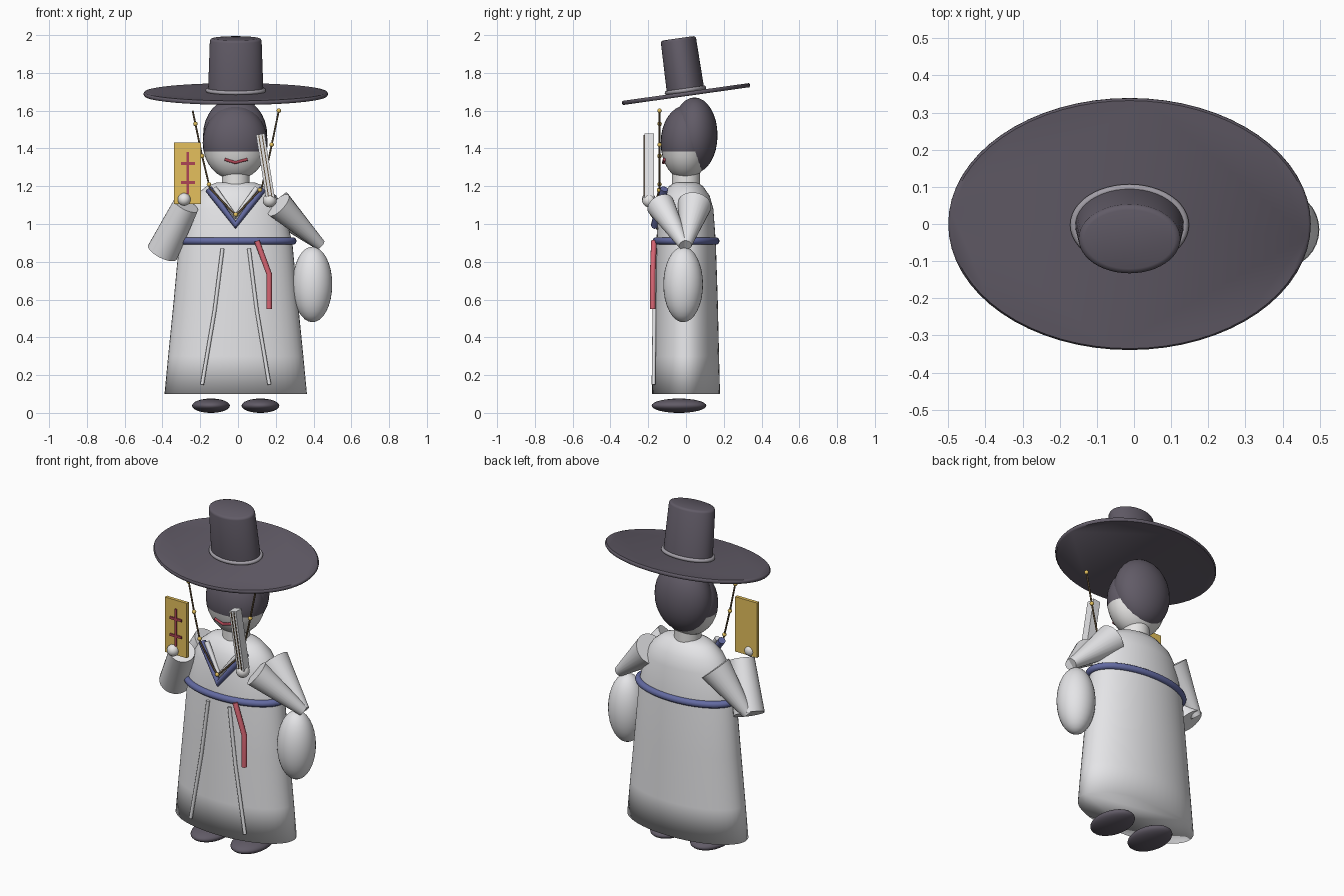
import bpy, bmesh, math
from mathutils import Vector, Matrix

cube = bpy.data.objects.get("Cube")
if cube:
    bpy.data.objects.remove(cube, do_unlink=True)

CX = -0.012  # body centre line


def material(name, r, g, b):
    m = bpy.data.materials.new(name)
    m.use_nodes = True
    m.diffuse_color = (r, g, b, 1)
    m.node_tree.nodes["Principled BSDF"].inputs["Base Color"].default_value = (r, g, b, 1)
    return m


white = material("robe white", 0.8, 0.8, 0.82)
skin = material("pale skin", 0.8, 0.79, 0.78)
dark = material("charcoal", 0.12, 0.105, 0.135)
grey = material("band grey", 0.36, 0.34, 0.38)
blue = material("sash blue", 0.125, 0.145, 0.36)
red = material("ribbon red", 0.68, 0.13, 0.17)
deep_red = material("mouth red", 0.42, 0.06, 0.09)
gold = material("gold", 0.78, 0.53, 0.11)
brown = material("cord brown", 0.12, 0.08, 0.04)


def finish(name, bm, mat, angle=40):
    bmesh.ops.recalc_face_normals(bm, faces=bm.faces)
    me = bpy.data.meshes.new(name)
    bm.to_mesh(me)
    bm.free()
    me.materials.append(mat)
    ob = bpy.data.objects.new(name, me)
    bpy.context.collection.objects.link(ob)
    bpy.ops.object.select_all(action='DESELECT')
    ob.select_set(True)
    bpy.context.view_layer.objects.active = ob
    if angle >= 180:
        bpy.ops.object.shade_smooth()
    elif angle:
        bpy.ops.object.shade_smooth_by_angle(angle=math.radians(angle))
    return ob


def ellipsoid(name, centre, radii, mat, segs=32):
    bm = bmesh.new()
    bmesh.ops.create_uvsphere(bm, u_segments=segs, v_segments=segs // 2, radius=1)
    bm.transform(Matrix.Translation(centre) @ Matrix.Diagonal((*radii, 1)))
    return finish(name, bm, mat, 180)


def loft(name, rings, mat, angle=40, segs=48, place=Matrix()):
    """Stack of elliptical rings (z, rx, ry), capped at both ends."""
    bm = bmesh.new()
    loops = []
    for z, rx, ry in rings:
        turn = [2 * math.pi * i / segs for i in range(segs)]
        loops.append([bm.verts.new((rx * math.cos(a), ry * math.sin(a), z)) for a in turn])
    for lo, hi in zip(loops, loops[1:]):
        for i in range(segs):
            j = (i + 1) % segs
            bm.faces.new((lo[i], lo[j], hi[j], hi[i]))
    bm.faces.new(loops[0])
    bm.faces.new(loops[-1])
    bm.transform(place)
    return finish(name, bm, mat, angle)


def cone(name, a, b, ra, rb, mat):
    a, b = Vector(a), Vector(b)
    d = b - a
    place = Matrix.Translation(a) @ d.to_track_quat('Z', 'Y').to_matrix().to_4x4()
    return loft(name, [(0, ra, ra), (d.length, rb, rb)], mat, segs=24, place=place)


def tube(name, points, radius, mat, closed=False):
    cu = bpy.data.curves.new(name, 'CURVE')
    cu.dimensions = '3D'
    cu.bevel_depth = radius
    cu.bevel_resolution = 3
    cu.use_fill_caps = True
    sp = cu.splines.new('POLY')
    sp.points.add(len(points) - 1)
    for p, co in zip(sp.points, points):
        p.co = (*co, 1)
    sp.use_cyclic_u = closed
    ob = bpy.data.objects.new(name, cu)
    bpy.context.collection.objects.link(ob)
    bpy.ops.object.select_all(action='DESELECT')
    ob.select_set(True)
    bpy.context.view_layer.objects.active = ob
    bpy.ops.object.convert(target='MESH')
    ob = bpy.context.object
    ob.data.materials.clear()
    ob.data.materials.append(mat)
    bpy.ops.object.shade_smooth_by_angle(angle=math.radians(50))
    return ob


def box(name, centre, size, mat, tilt=0):
    bm = bmesh.new()
    bmesh.ops.create_cube(bm, size=1)
    bm.transform(Matrix.Translation(centre) @ Matrix.Rotation(tilt, 4, 'Y') @ Matrix.Diagonal((*size, 1)))
    return finish(name, bm, mat, 0)


def oval(rx, ry, z, n=48):
    return [(rx * math.cos(2 * math.pi * i / n), ry * math.sin(2 * math.pi * i / n), z) for i in range(n)]


# Robe, sash and neck
centre = Matrix.Translation((CX, 0, 0))
loft("robe", [(0.1, 0.377, 0.18), (0.3, 0.358, 0.175), (0.6, 0.328, 0.168), (0.9, 0.3, 0.158),
              (1.08, 0.255, 0.145), (1.15, 0.215, 0.125), (1.2, 0.155, 0.09), (1.22, 0.1, 0.06)],
     white, 180, place=centre)
sash = tube("sash", oval(0.302, 0.158, 0.91), 0.02, blue, True)
sash.location.x = CX
loft("neck", [(1.17, 0.074, 0.074), (1.28, 0.074, 0.074)], skin, place=centre)

# Head, with the headband painted above a level line
head = ellipsoid("head", (CX - 0.003, -0.002, 1.43), (0.172, 0.132, 0.197), skin)
head.data.materials.append(dark)
bm = bmesh.new()
bm.from_mesh(head.data)
bmesh.ops.bisect_plane(bm, geom=bm.verts[:] + bm.edges[:] + bm.faces[:],
                       plane_co=(0, 0, 1.385), plane_no=(0, 0, 1))
for f in bm.faces:
    f.material_index = int(f.calc_center_median().z > 1.385)
bm.to_mesh(head.data)
bm.free()
ellipsoid("hair", (CX - 0.003, 0.045, 1.47), (0.17, 0.122, 0.2), dark)
tube("mouth", [(-0.07, -0.115, 1.342), (-0.015, -0.119, 1.325), (0.05, -0.115, 1.342)], 0.008, deep_red)

# Tilted hat
tilt = Matrix.Translation((CX, 0, 1.688)) @ Matrix.Rotation(math.radians(8), 4, 'X')
loft("hat_brim", [(-0.011, 0.482, 0.337), (-0.004, 0.488, 0.342), (0.004, 0.488, 0.342),
                  (0.011, 0.482, 0.337)], dark, 50, 64, tilt)
loft("hat_crown", [(0, 0.147, 0.1), (0.285, 0.137, 0.094), (0.294, 0.133, 0.09), (0.298, 0.122, 0.08)],
     dark, 60, 48, tilt)
band = tube("hat_band", oval(0.149, 0.1, 0.02), 0.011, grey, True)
band.matrix_world = tilt

# Collar: blue outer edge and white lining
tube("collar", [(-0.155, -0.115, 1.185), (-0.013, -0.165, 0.995), (0.13, -0.115, 1.185)], 0.021, blue)
tube("collar_lining", [(-0.125, -0.115, 1.19), (-0.013, -0.155, 1.04), (0.1, -0.115, 1.19)], 0.015, white)

# Beaded hat cords
for side, heights in ((-1, (1.53, 1.36, 1.21)), (1, (1.6, 1.42, 1.18))):
    path = [(CX + side * x, -0.14 - d, z) for x, d, z in
            ((0.228, 0, 1.6), (0.178, 0, 1.36), (0.137, 0, 1.19), (0.005, 0.035, 1.05))]
    tube("cord", path, 0.005, brown)
    for h in heights:
        for a, b in zip(path, path[1:]):
            if b[2] <= h <= a[2]:
                spot = Vector(a).lerp(Vector(b), (a[2] - h) / (a[2] - b[2]))
                ellipsoid("cord_bead", spot, (0.012,) * 3, gold, 12)
                break
ellipsoid("low_bead", (CX, -0.178, 1.05), (0.012,) * 3, gold, 12)

# Robe seams, hanging ribbon and shoes
for side in (-1, 1):
    tube("robe_seam", [(CX + side * x, y, z) for x, y, z in
                       ((0.07, -0.163, 0.87), (0.112, -0.167, 0.54), (0.178, -0.172, 0.15))], 0.01, white)
    ellipsoid("shoe", (CX + side * 0.131, -0.037, 0.038), (0.1, 0.145, 0.038), dark)
tube("ribbon", [(0.1, -0.17, 0.91), (0.165, -0.176, 0.735), (0.165, -0.176, 0.55)], 0.015, red)

# Arms: each sleeve is a tapered upper arm and forearm
cone("left_upper_sleeve", (0.2, 0.045, 1.1), (0.435, 0, 0.89), 0.09, 0.03, white)
cone("left_forearm_sleeve", (0.215, -0.135, 1.1), (0.435, -0.01, 0.89), 0.075, 0.03, white)
cone("right_upper_sleeve", (-0.225, 0.045, 1.1), (-0.42, 0.02, 0.87), 0.09, 0.03, white)
cone("right_forearm_sleeve", (-0.275, -0.13, 1.1), (-0.4, -0.02, 0.85), 0.07, 0.085, white)
ellipsoid("hanging_sleeve", (0.394, -0.015, 0.68), (0.105, 0.105, 0.2), white)
ellipsoid("left_hand", (0.168, -0.195, 1.125), (0.037,) * 3, skin, 20)
ellipsoid("right_hand", (-0.285, -0.2, 1.13), (0.034,) * 3, skin, 20)

# Folded fan with dark slits on its front
lean = math.radians(-9)
fan = Vector((0.145, -0.195, 1.305))
box("fan", fan, (0.046, 0.052, 0.345), white, lean)
for off in (-0.009, 0.009):
    box("fan_slit", fan + Vector((off, -0.026, 0)), (0.005, 0.006, 0.335), brown, lean)

# Gold plaque with red bars
box("plaque", (-0.268, -0.19, 1.268), (0.143, 0.02, 0.325), gold)
box("plaque_upright", (-0.265, -0.202, 1.27), (0.013, 0.009, 0.22), deep_red)
for z in (1.32, 1.22):
    box("plaque_bar", (-0.265, -0.203, z), (0.076, 0.009, 0.014), deep_red)
